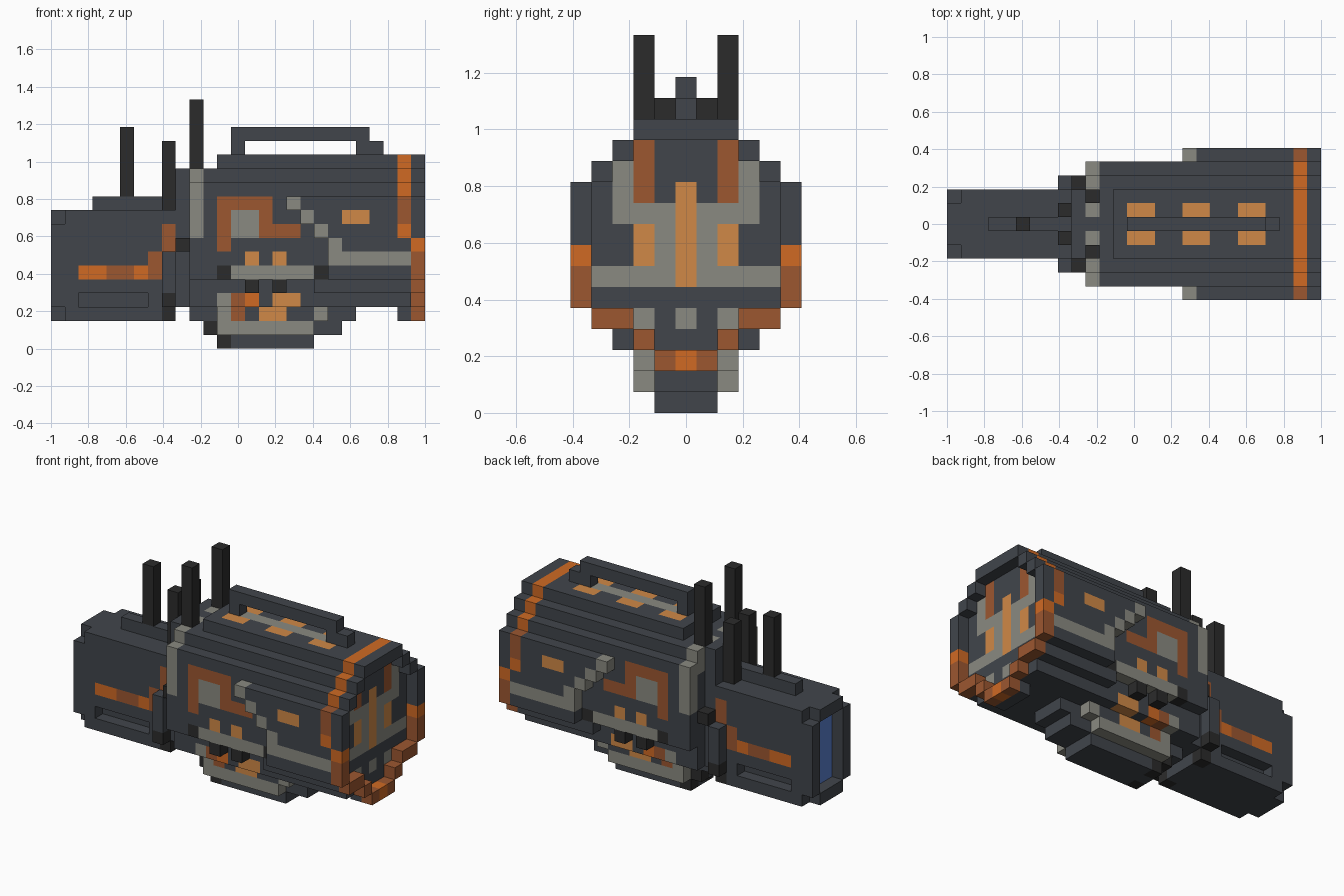
import bpy
import bmesh
from mathutils import Vector

cube = bpy.data.objects.get("Cube")
if cube:
    bpy.data.objects.remove(cube)

UNIT = 2 / 27          # edge of one block
HALF_LENGTH = 13.5     # blocks from the middle to either end


def linear(value):
    value /= 255
    return ((value + 0.055) / 1.055) ** 2.4


def make_material(name, rgb):
    color = [linear(v) for v in rgb] + [1.0]
    mat = bpy.data.materials.new(name)
    mat.use_nodes = True
    mat.diffuse_color = color
    mat.node_tree.nodes["Principled BSDF"].inputs["Base Color"].default_value = color
    return mat


COLORS = {
    "slate": (65, 69, 75),
    "black": (43, 43, 43),
    "warm_grey": (138, 138, 129),
    "rust": (156, 87, 48),
    "orange": (208, 106, 36),
    "amber": (208, 137, 71),
    "glass_blue": (90, 128, 208),
}
NAMES = list(COLORS)
MATERIALS = [make_material(name, rgb) for name, rgb in COLORS.items()]
blocks = {}            # (x, y, z) -> [part, colour]


def cells(xs, ys, zs):
    """Blocks in half-open x and z ranges, mirrored over y (ys counts from the middle)."""
    for x in range(*xs):
        for y in range(ys[0], ys[1] + 1):
            for z in range(*zs):
                yield x, y, z
                if y:
                    yield x, -y, z


def fill(part, xs, ys, zs, color="slate"):
    for cell in cells(xs, ys, zs):
        blocks[cell] = [part, color]


def paint(color, xs, ys, zs):
    for cell in cells(xs, ys, zs):
        if cell in blocks:
            blocks[cell][1] = color


def paint_side(color, xs, zs):
    """Colour only the outermost block on both flanks."""
    for x in range(*xs):
        for z in range(*zs):
            outer = max((y for y in range(6) if (x, y, z) in blocks), default=0)
            paint(color, (x, x + 1), (outer, outer), (z, z + 1))


def carve(xs, ys, zs):
    for cell in cells(xs, ys, zs):
        blocks.pop(cell, None)


# Front housing with a notched frame, sunken glass, side slots and a top rib
fill("front_housing", (0, 9), (0, 2), (2, 10))
carve((0, 1), (2, 2), (2, 3))
carve((0, 1), (2, 2), (9, 10))
carve((0, 1), (0, 1), (3, 9))
carve((2, 7), (2, 2), (3, 4))
paint("glass_blue", (1, 2), (0, 1), (3, 9))
fill("top_rib", (3, 9), (0, 0), (10, 11))

# Collar and side knobs
fill("collar", (8, 9), (3, 3), (3, 7))
fill("collar", (9, 10), (0, 2), (3, 13))
fill("side_knob", (9, 10), (3, 3), (7, 8), "black")
paint_side("black", (8, 9), (2, 4))

# Housing stripe climbing onto the collar
paint_side("orange", (2, 7), (5, 6))
paint_side("rust", (4, 6), (5, 6))
paint_side("rust", (7, 8), (5, 7))
paint_side("rust", (8, 9), (7, 9))

# Stepped main body
fill("main_body", (10, 26), (0, 4), (5, 12))
fill("main_body", (10, 26), (0, 3), (3, 13))
fill("main_body", (19, 26), (4, 4), (4, 5))
fill("main_body", (12, 26), (0, 2), (13, 14))

# Side armour with a diagonal leading edge, outlined in grey
fill("side_armour", (20, 26), (5, 5), (5, 11))
paint_side("warm_grey", (20, 26), (6, 7))
for step in range(4):
    start, z = 20 - step, 7 + step
    fill("side_armour", (start, 26), (5, 5), (z, z + 1))
    paint_side("warm_grey", (start, start + 1), (z, z + 1))
paint_side("amber", (21, 23), (9, 10))

# Flank emblem of rust around a grey square
paint_side("rust", (12, 16), (8, 11))
paint_side("rust", (15, 18), (8, 9))
paint_side("rust", (12, 13), (7, 8))
paint_side("warm_grey", (13, 15), (8, 10))

# Ledge with dark ends, a pair of lamps above it and teeth below
paint_side("black", (12, 20), (5, 6))
paint_side("warm_grey", (13, 19), (5, 6))
for x in (14, 16):
    paint_side("amber", (x, x + 1), (6, 7))
    fill("teeth", (x, x + 1), (4, 4), (4, 5), "black")

# Jaw with a wider middle, and its patchwork
fill("jaw", (10, 22), (0, 1), (2, 3))
fill("jaw", (12, 20), (2, 2), (2, 3))
fill("jaw", (11, 21), (0, 1), (1, 2))
fill("jaw", (12, 19), (2, 2), (1, 2))
fill("jaw", (12, 19), (0, 1), (0, 1))
paint_side("warm_grey", (12, 13), (2, 4))
paint_side("warm_grey", (12, 19), (1, 2))
paint_side("warm_grey", (19, 20), (2, 3))
paint_side("rust", (13, 14), (2, 4))
paint_side("orange", (14, 15), (3, 4))
paint_side("amber", (16, 18), (3, 4))
paint_side("amber", (15, 17), (2, 3))
paint_side("black", (11, 12), (1, 2))
paint_side("black", (12, 13), (0, 1))

# Raised rear rim around the sunken end panel
REAR = (26, 27)
fill("rear_rim", REAR, (0, 2), (13, 14))
fill("rear_rim", REAR, (3, 3), (12, 13))
fill("rear_rim", REAR, (4, 4), (11, 12))
fill("rear_rim", REAR, (5, 5), (5, 11))
fill("rear_rim", REAR, (3, 4), (4, 5), "rust")
fill("rear_rim", REAR, (2, 2), (3, 4), "rust")
fill("rear_rim", REAR, (0, 1), (2, 3), "rust")
paint("rust", REAR, (5, 5), (5, 7))
paint("orange", REAR, (5, 5), (7, 8))
paint("orange", REAR, (0, 0), (2, 3))

# Band over the body in front of the rim
BAND = (25, 26)
fill("rear_foot", BAND, (0, 1), (2, 3))
paint("orange", BAND, (0, 2), (13, 14))
paint_side("orange", BAND, (8, 13))
paint_side("rust", BAND, (9, 11))

# Rear panel markings
paint("rust", BAND, (2, 2), (10, 13))
paint("warm_grey", BAND, (3, 3), (9, 12))
paint("warm_grey", BAND, (1, 2), (9, 10))
paint("warm_grey", BAND, (1, 1), (7, 9))
paint("amber", BAND, (2, 2), (7, 9))
paint("warm_grey", BAND, (0, 4), (6, 7))
paint("amber", BAND, (0, 0), (6, 11))
for y in (0, 2):
    paint("warm_grey", BAND, (y, y), (4, 5))

# Front ring, top centre strip and top lamps
paint_side("warm_grey", (10, 11), (8, 11))
paint("warm_grey", (10, 11), (1, 4), (11, 13))
paint("warm_grey", (14, 22), (0, 0), (13, 14))
for x in (13, 17, 21):
    paint("amber", (x, x + 2), (1, 1), (13, 14))

# Carrying handle
fill("handle", (13, 14), (0, 0), (14, 16))
fill("handle", (14, 23), (0, 0), (15, 16))
fill("handle", (22, 24), (0, 0), (14, 15))

# Antennas
fill("centre_antenna", (5, 6), (0, 0), (11, 16), "black")
fill("short_antennas", (8, 9), (1, 1), (10, 15), "black")
fill("tall_antennas", (10, 11), (2, 2), (13, 18), "black")

AXES = [Vector(d) for d in ((1, 0, 0), (0, 1, 0), (0, 0, 1))]


def build_part(part):
    """Skin the exposed sides of one part's blocks and merge flat areas."""
    bm = bmesh.new()
    for cell, (owner, color) in blocks.items():
        if owner != part:
            continue
        x, y, z = cell
        center = Vector((x + 0.5 - HALF_LENGTH, y, z + 0.5))
        for i, axis in enumerate(AXES):
            u, v = AXES[i - 2] / 2, AXES[i - 1] / 2
            for normal in (axis, -axis):
                if tuple(int(c + n) for c, n in zip(cell, normal)) in blocks:
                    continue
                middle = center + normal / 2
                corners = [middle - u - v, middle + u - v, middle + u + v, middle - u + v]
                if normal != axis:
                    corners.reverse()
                face = bm.faces.new([bm.verts.new(c * UNIT) for c in corners])
                face.material_index = NAMES.index(color)
    bmesh.ops.remove_doubles(bm, verts=bm.verts, dist=UNIT / 100)
    bmesh.ops.dissolve_limit(bm, angle_limit=0.01, verts=bm.verts,
                             edges=bm.edges, delimit={"MATERIAL"})
    mesh = bpy.data.meshes.new(part)
    bm.to_mesh(mesh)
    bm.free()
    for mat in MATERIALS:
        mesh.materials.append(mat)
    bpy.context.collection.objects.link(bpy.data.objects.new(part, mesh))


for part_name in sorted({owner for owner, _ in blocks.values()}):
    build_part(part_name)
